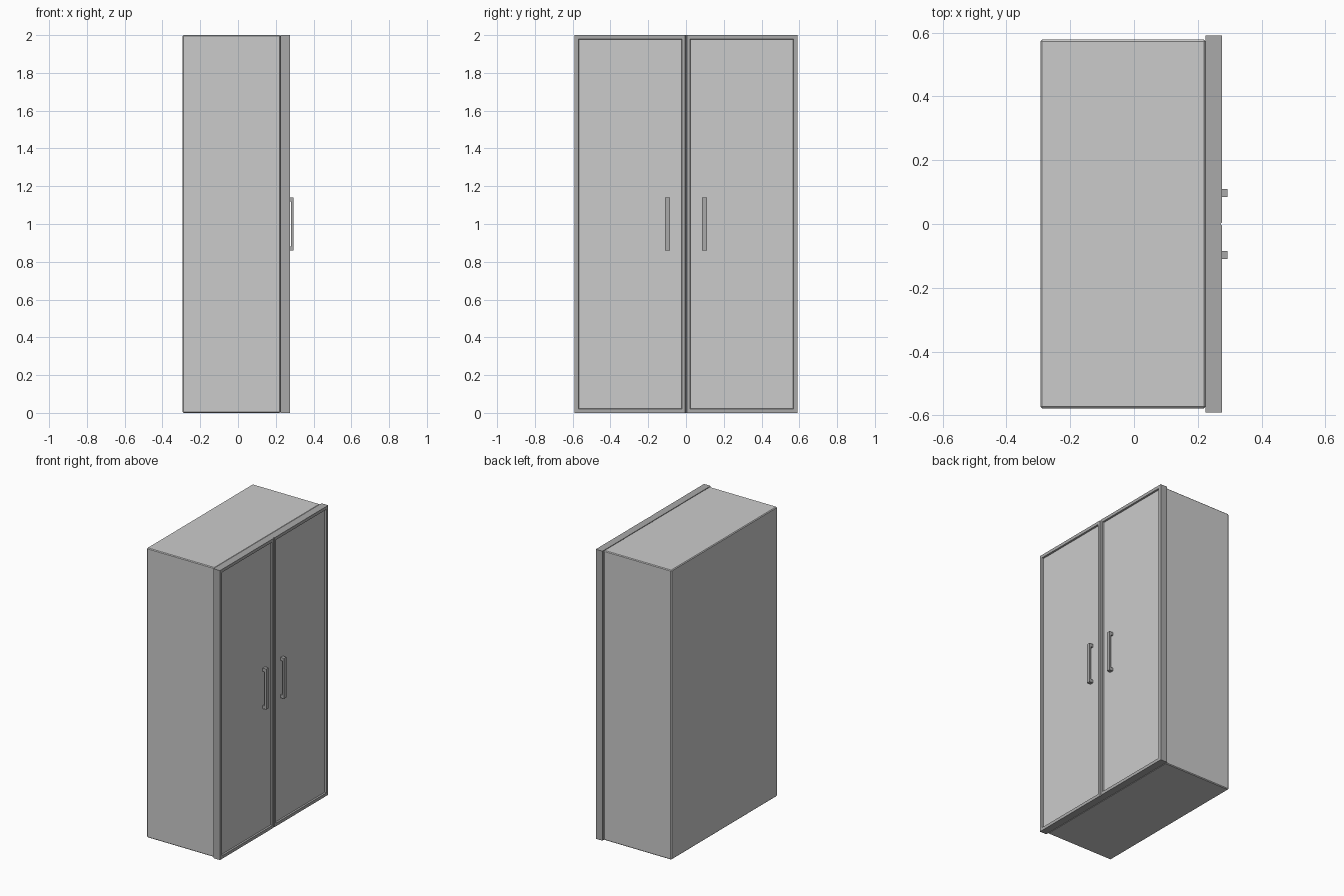
import bpy, bmesh
from mathutils import Vector

if "Cube" in bpy.data.objects:
    bpy.data.objects.remove(bpy.data.objects["Cube"])


def material(name, v):
    m = bpy.data.materials.new(name)
    m.diffuse_color = (v, v, v, 1)
    m.use_nodes = True
    m.node_tree.nodes["Principled BSDF"].inputs["Base Color"].default_value = m.diffuse_color
    return m


light = material("light grey", 0.6)
dark = material("mid grey", 0.4)


def add_box(bm, lo, hi):
    verts = bmesh.ops.create_cube(bm, size=1)["verts"]
    lo, hi = Vector(lo), Vector(hi)
    for v in verts:
        v.co = Vector([lo[i] + (v.co[i] + 0.5) * (hi[i] - lo[i]) for i in range(3)])
    return verts


def make(name, bm, mats):
    bmesh.ops.recalc_face_normals(bm, faces=bm.faces[:])
    me = bpy.data.meshes.new(name)
    bm.to_mesh(me)
    bm.free()
    for m in mats:
        me.materials.append(m)
    ob = bpy.data.objects.new(name, me)
    bpy.context.collection.objects.link(ob)
    return ob


def mirror_y(ob):
    mod = ob.modifiers.new("mirror", 'MIRROR')
    mod.use_axis = (False, True, False)


# Cabinet body with slightly softened edges
bm = bmesh.new()
add_box(bm, (-0.293, -0.578, 0), (0.225, 0.578, 2))
bmesh.ops.bevel(bm, geom=bm.edges[:], offset=0.005, segments=1, affect='EDGES')
make("cabinet_body", bm, [light])

# Door: frame with a sunken light panel, mirrored across the middle
bm = bmesh.new()
add_box(bm, (0.225, 0, 0), (0.276, 0.591, 2))
bm.normal_update()
panel = max(bm.faces, key=lambda f: f.calc_center_median().x)
bmesh.ops.inset_region(bm, faces=[panel], thickness=0.03)
bmesh.ops.inset_region(bm, faces=[panel], thickness=0.004, depth=-0.01)
panel.material_index = 1
# Narrow V groove where the two doors meet
seam = [e for e in bm.edges if all(v.co.y < 1e-4 and v.co.x > 0.27 for v in e.verts)]
bmesh.ops.bevel(bm, geom=seam, offset=0.005, segments=1, affect='EDGES')
inner = [f for f in bm.faces if all(v.co.y < 1e-4 for v in f.verts)]
bmesh.ops.delete(bm, geom=inner, context='FACES')
mirror_y(make("doors", bm, [dark, light]))

# Bar handle: upright grip on two short posts
bm = bmesh.new()
add_box(bm, (0.281, 0.085, 0.86), (0.293, 0.11, 1.14))
for z in (0.86, 1.118):
    add_box(bm, (0.264, 0.085, z), (0.281, 0.11, z + 0.022))
mirror_y(make("door_handles", bm, [dark]))
